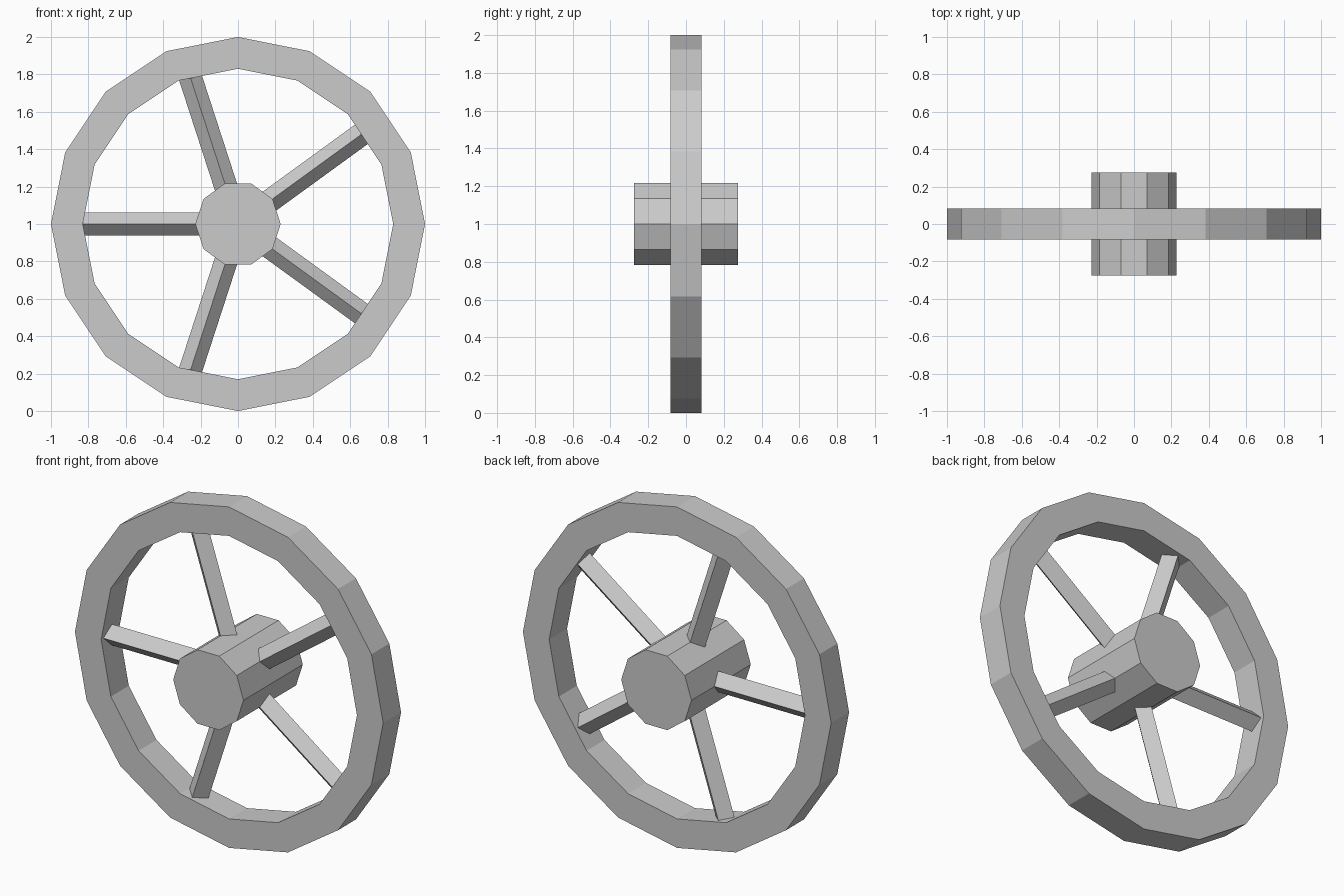
import bpy
import bmesh
from math import pi, radians
from mathutils import Matrix, Vector

CENTRE = Vector((0, 0, 1))
RIM_OUTER, RIM_INNER, RIM_HALF = 1.0, 0.83, 0.083
HUB_RADIUS, HUB_DEPTH = 0.228, 0.55
SPOKE_RADIUS, SPOKE_START, SPOKE_END = 0.062, 0.12, 0.85

cube = bpy.data.objects.get("Cube")
if cube:
    bpy.data.objects.remove(cube, do_unlink=True)

grey = bpy.data.materials.new("plain grey")
grey.use_nodes = True
colour = (0.6, 0.6, 0.6, 1)
grey.diffuse_color = colour
grey.node_tree.nodes["Principled BSDF"].inputs["Base Color"].default_value = colour


def finish(name, bm):
    """Turn a bmesh into a flat-shaded object at the wheel centre."""
    bmesh.ops.recalc_face_normals(bm, faces=bm.faces[:])
    mesh = bpy.data.meshes.new(name)
    bm.to_mesh(mesh)
    bm.free()
    mesh.materials.append(grey)
    obj = bpy.data.objects.new(name, mesh)
    obj.location = CENTRE
    bpy.context.collection.objects.link(obj)
    return obj


def prism(name, sides, radius, depth, matrix):
    bm = bmesh.new()
    bmesh.ops.create_cone(bm, cap_ends=True, segments=sides, radius1=radius,
                          radius2=radius, depth=depth, matrix=matrix)
    return finish(name, bm)


# Rim: a rectangular section spun around the axle in sixteen steps
bm = bmesh.new()
section = [bm.verts.new((r, y, 0)) for r, y in (
    (RIM_INNER, -RIM_HALF), (RIM_OUTER, -RIM_HALF),
    (RIM_OUTER, RIM_HALF), (RIM_INNER, RIM_HALF))]
edges = [bm.edges.new((section[i - 1], section[i])) for i in range(4)]
bmesh.ops.spin(bm, geom=section + edges, cent=(0, 0, 0), axis=(0, 1, 0),
               angle=2 * pi, steps=16)
bmesh.ops.remove_doubles(bm, verts=bm.verts[:], dist=0.001)
finish("rim", bm)

# Hub: ten-sided drum with corners pointing along +x and -x
to_axle = Matrix.Rotation(pi / 2, 4, "X")
corner_on_x = Matrix.Rotation(pi / 2, 4, "Z")
prism("hub", 10, HUB_RADIUS, HUB_DEPTH, to_axle @ corner_on_x)

# Spokes: five square bars with one ridge facing the front
length = SPOKE_END - SPOKE_START
outward = Matrix.Translation((0, 0, (SPOKE_START + SPOKE_END) / 2))
for i in range(5):
    turn = Matrix.Rotation(radians(-90 + 72 * i), 4, "Y")
    prism(f"spoke_{i + 1}", 4, SPOKE_RADIUS, length, turn @ outward)
